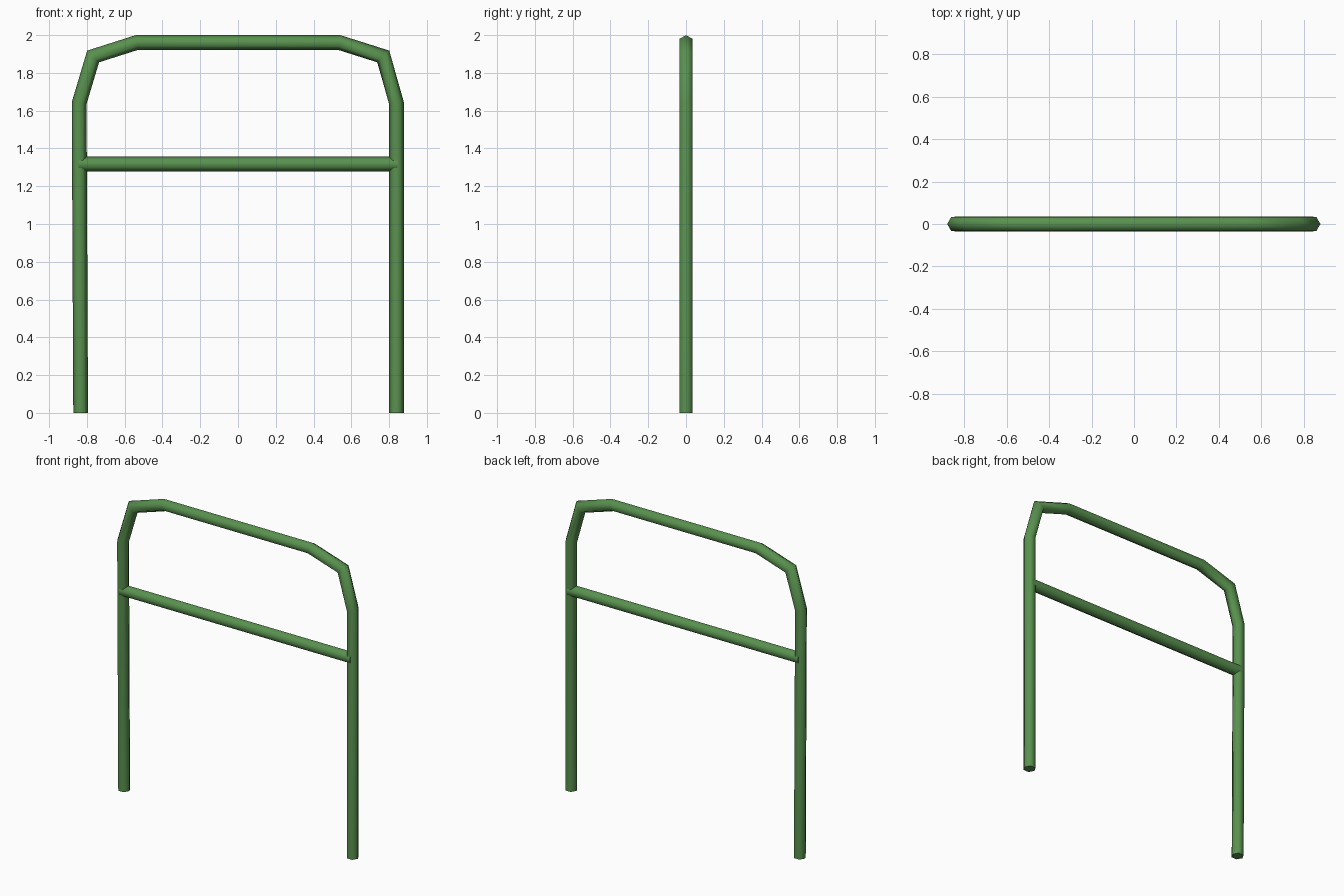
import bpy, bmesh
from math import cos, sin, pi, radians
from mathutils import Vector

if "Cube" in bpy.data.objects:
    bpy.data.objects.remove(bpy.data.objects["Cube"])

SIDES = 6
RADIUS = 0.039

green = bpy.data.materials.new("green_paint")
green.use_nodes = True
colour = (0.1, 0.285, 0.078, 1)
green.diffuse_color = colour
green.node_tree.nodes["Principled BSDF"].inputs["Base Color"].default_value = colour


def tube(name, path, radius):
    """Capped six-sided tube with mitred corners along an (x, z) path."""
    points = [Vector((x, 0, z)) for x, z in path]
    steps = [(b - a).normalized() for a, b in zip(points, points[1:])]
    depth = Vector((0, 1, 0))
    bm = bmesh.new()
    rings = []
    for i, p in enumerate(points):
        before, after = steps[max(i - 1, 0)], steps[min(i, len(steps) - 1)]
        tangent = (before + after).normalized()
        across = depth.cross(tangent) / tangent.dot(after)
        rings.append([bm.verts.new(p + radius * (across * cos(a) + depth * sin(a)))
                      for a in (2 * pi * k / SIDES for k in range(SIDES))])
    for low, high in zip(rings, rings[1:]):
        for k in range(SIDES):
            n = (k + 1) % SIDES
            bm.faces.new((low[k], low[n], high[n], high[k]))
    bm.faces.new(rings[0])
    bm.faces.new(rings[-1])
    bmesh.ops.recalc_face_normals(bm, faces=bm.faces)
    mesh = bpy.data.meshes.new(name)
    bm.to_mesh(mesh)
    bm.free()
    mesh.materials.append(green)
    obj = bpy.data.objects.new(name, mesh)
    bpy.context.collection.objects.link(obj)
    bpy.ops.object.select_all(action="DESELECT")
    obj.select_set(True)
    bpy.context.view_layer.objects.active = obj
    bpy.ops.object.shade_smooth_by_angle(angle=radians(70))
    return obj


# Bent hoop: leg, two-step corner, top rail, two-step corner, leg
tube("hoop_frame", [(-0.833, 0), (-0.841, 1.64), (-0.767, 1.887), (-0.535, 1.961),
                    (0.535, 1.961), (0.769, 1.887), (0.839, 1.64), (0.839, 0)], RADIUS)

# Straight rail between the legs, a hair thicker so it meets them cleanly
tube("cross_rail", [(-0.845, 1.317), (0.845, 1.317)], RADIUS + 0.0005)
